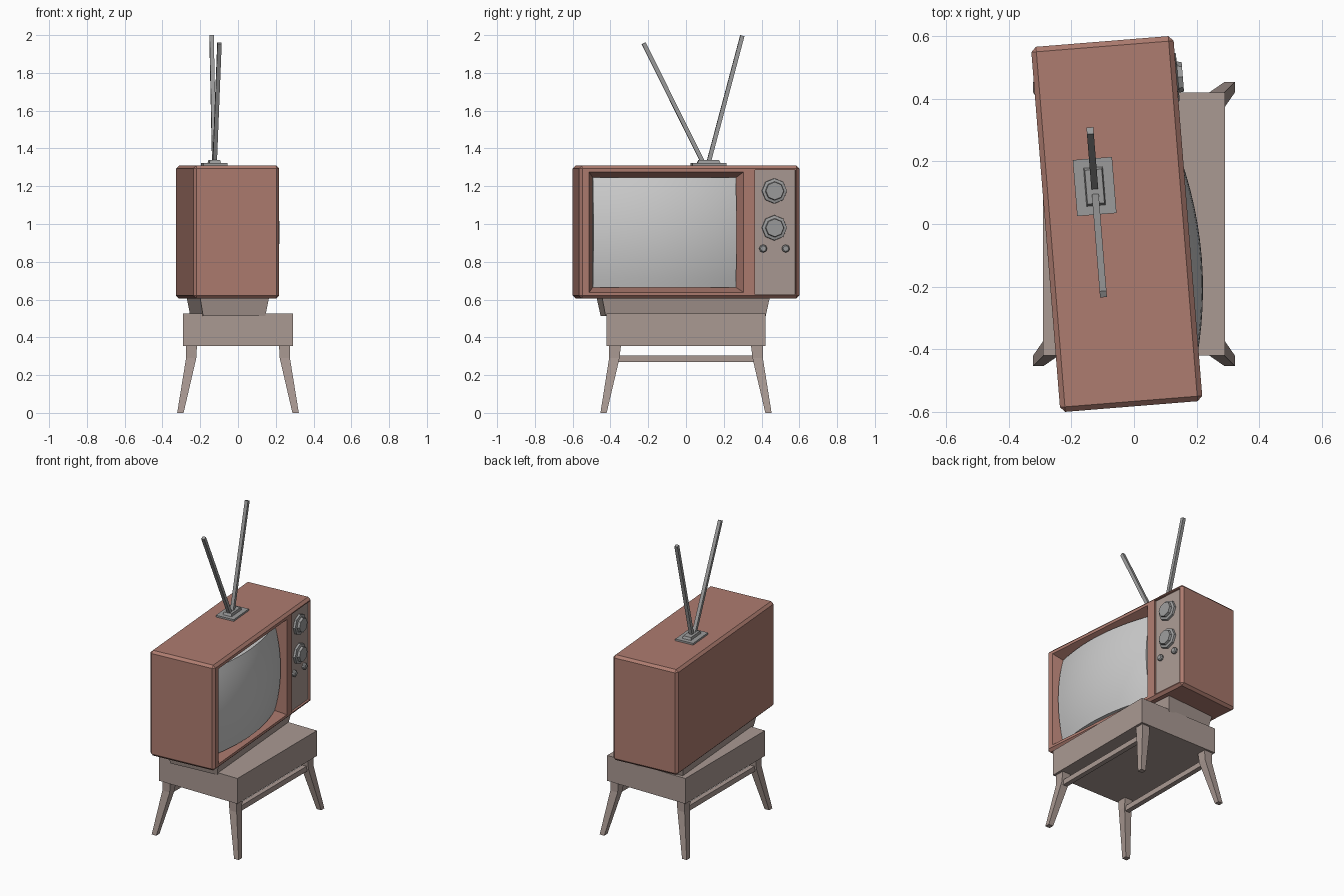
import bpy, bmesh, math
from mathutils import Matrix, Vector

if "Cube" in bpy.data.objects:
    bpy.data.objects.remove(bpy.data.objects["Cube"])

# The set is turned slightly on its stand: local +x is the screen side
TV = Matrix.Translation((-0.055, 0, 0)) @ Matrix.Rotation(math.radians(4.6), 4, 'Z')
WORLD = Matrix.Identity(4)


def material(name, rgb):
    m = bpy.data.materials.new(name)
    m.diffuse_color = (*rgb, 1)
    m.use_nodes = True
    m.node_tree.nodes["Principled BSDF"].inputs["Base Color"].default_value = m.diffuse_color
    return m


RED = material("red_wood", (0.42, 0.20, 0.16))
BROWN = material("taupe_wood", (0.40, 0.32, 0.29))
METAL = material("metal", (0.33, 0.33, 0.33))
GLASS = material("glass", (0.55, 0.55, 0.55))


def finish(name, bm, mat, matrix):
    bmesh.ops.recalc_face_normals(bm, faces=bm.faces)
    me = bpy.data.meshes.new(name)
    bm.to_mesh(me)
    bm.free()
    ob = bpy.data.objects.new(name, me)
    bpy.context.collection.objects.link(ob)
    ob.matrix_world = matrix
    if mat:
        me.materials.append(mat)
    return ob


def loft(name, rings, mat=None, matrix=WORLD):
    """Closed solid through a list of equal-length rings."""
    bm = bmesh.new()
    loops = [[bm.verts.new(p) for p in r] for r in rings]
    n = len(loops[0])
    for a, b in zip(loops, loops[1:]):
        for i in range(n):
            j = (i + 1) % n
            bm.faces.new((a[i], a[j], b[j], b[i]))
    bm.faces.new(loops[0])
    bm.faces.new(loops[-1])
    return finish(name, bm, mat, matrix)


def rect_z(x0, x1, y0, y1, z):
    return [(x0, y0, z), (x1, y0, z), (x1, y1, z), (x0, y1, z)]


def rect_x(y0, y1, z0, z1, x):
    return [(x, y0, z0), (x, y1, z0), (x, y1, z1), (x, y0, z1)]


def box(name, x0, x1, y0, y1, z0, z1, mat=None, matrix=WORLD):
    return loft(name, [rect_z(x0, x1, y0, y1, z) for z in (z0, z1)], mat, matrix)


# Cabinet with chamfered edges, a tapered screen opening and a panel recess
F = 0.228
cabinet = box("cabinet", -F, F, -0.585, 0.585, 0.605, 1.31, RED, TV)
bev = cabinet.modifiers.new("chamfer", 'BEVEL')
bev.width, bev.segments = 0.016, 1
outer, inner = (-0.533, 0.287, 0.638, 1.275), (-0.508, 0.252, 0.665, 1.245)
cutters = [
    loft("screen_cutter", [rect_x(*outer, F + 0.03), rect_x(*outer, F),
                           rect_x(*inner, F - 0.07)], None, TV),
    box("panel_cutter", F - 0.02, F + 0.03, 0.347, 0.563, 0.628, 1.287, None, TV)]
for c in cutters:
    c.hide_render = True
    c.hide_set(True)
    cut = cabinet.modifiers.new("cut", 'BOOLEAN')
    cut.operation, cut.solver, cut.object = 'DIFFERENCE', 'EXACT', c

# Bulging picture tube with a skirt going back into the cabinet
bm = bmesh.new()
bmesh.ops.create_grid(bm, x_segments=14, y_segments=12, size=1)
y0, y1, z0, z1 = inner
for v in bm.verts:
    a, b = v.co.x * (y1 - y0) / 2, v.co.y * (z1 - z0) / 2
    v.co = (F + 0.034 - 0.4 * a * a - 0.5 * b * b, (y0 + y1) / 2 + a, (z0 + z1) / 2 + b)
rim = [e for e in bm.edges if e.is_boundary]
for g in bmesh.ops.extrude_edge_only(bm, edges=rim)["geom"]:
    if isinstance(g, bmesh.types.BMVert):
        g.co.x = F - 0.075
screen = finish("screen", bm, GLASS, TV)
bpy.context.view_layer.objects.active = screen
screen.select_set(True)
bpy.ops.object.shade_smooth_by_angle(angle=math.radians(40))

# Control panel and knobs
box("control_panel", F - 0.03, F - 0.014, 0.347, 0.563, 0.628, 1.287, BROWN, TV)


def knob(name, y, z, profile):
    rings = [[(x, y + r * math.sin(k * math.pi / 4), z + r * math.cos(k * math.pi / 4))
              for k in range(8)] for x, r in profile]
    loft(name, rings, METAL, TV)


for name, z in (("upper_dial", 1.175), ("lower_dial", 0.98)):
    knob(name, 0.452, z, [(F - 0.02, 0.068), (F, 0.066), (F + 0.004, 0.05), (F + 0.02, 0.047)])
for name, y in (("left_small_knob", 0.392), ("right_small_knob", 0.512)):
    knob(name, y, 0.87, [(F - 0.02, 0.021), (F - 0.002, 0.021), (F + 0.004, 0.015)])

# Antenna: stepped base and two square rods
AX, AY = -0.061, 0.125
box("antenna_plate", AX - 0.063, AX + 0.063, AY - 0.09, AY + 0.09, 1.305, 1.322, METAL, TV)
loft("antenna_block", [rect_z(AX - s, AX + s, AY - 2 * s, AY + 2 * s, z)
                       for s, z in ((0.031, 1.32), (0.027, 1.338))], METAL, TV)


def rod(name, start, end, h=0.011):
    p, q = Vector((AX, *start)), Vector((AX, *end))
    side = Vector((h, 0, 0))
    up = (q - p).normalized().cross(Vector((1, 0, 0))) * h
    loft(name, [[c + side + up, c - side + up, c - side - up, c + side - up]
                for c in (p, q)], METAL, TV)


rod("left_antenna_rod", (0.10, 1.315), (-0.220, 1.957))
rod("right_antenna_rod", (0.122, 1.315), (0.304, 1.997))

# Flared plinth between the set and the stand
loft("plinth", [rect_z(-0.165, 0.165, -0.44, 0.41, 0.512),
                rect_z(-0.183, 0.183, -0.46, 0.43, 0.61)], BROWN, TV)

# Stand: top box, splayed legs, long stretchers
box("stand_top", -0.29, 0.29, -0.42, 0.42, 0.355, 0.525, BROWN)
leg = [(0.217, 0.275, 0.344, 0.407, 0.36), (0.221, 0.275, 0.352, 0.407, 0.29),
       (0.288, 0.322, 0.42, 0.453, 0.0)]
for sx, xn in ((1, "front"), (-1, "back")):
    for sy, yn in ((1, "right"), (-1, "left")):
        rings = [[(sx * x, sy * y, z) for x, y, z in rect_z(*r)] for r in leg]
        loft(f"{xn}_{yn}_leg", rings, BROWN)
    xs = sorted((sx * 0.23, sx * 0.262))
    box(f"{xn}_stretcher", *xs, -0.36, 0.36, 0.27, 0.305, BROWN)
